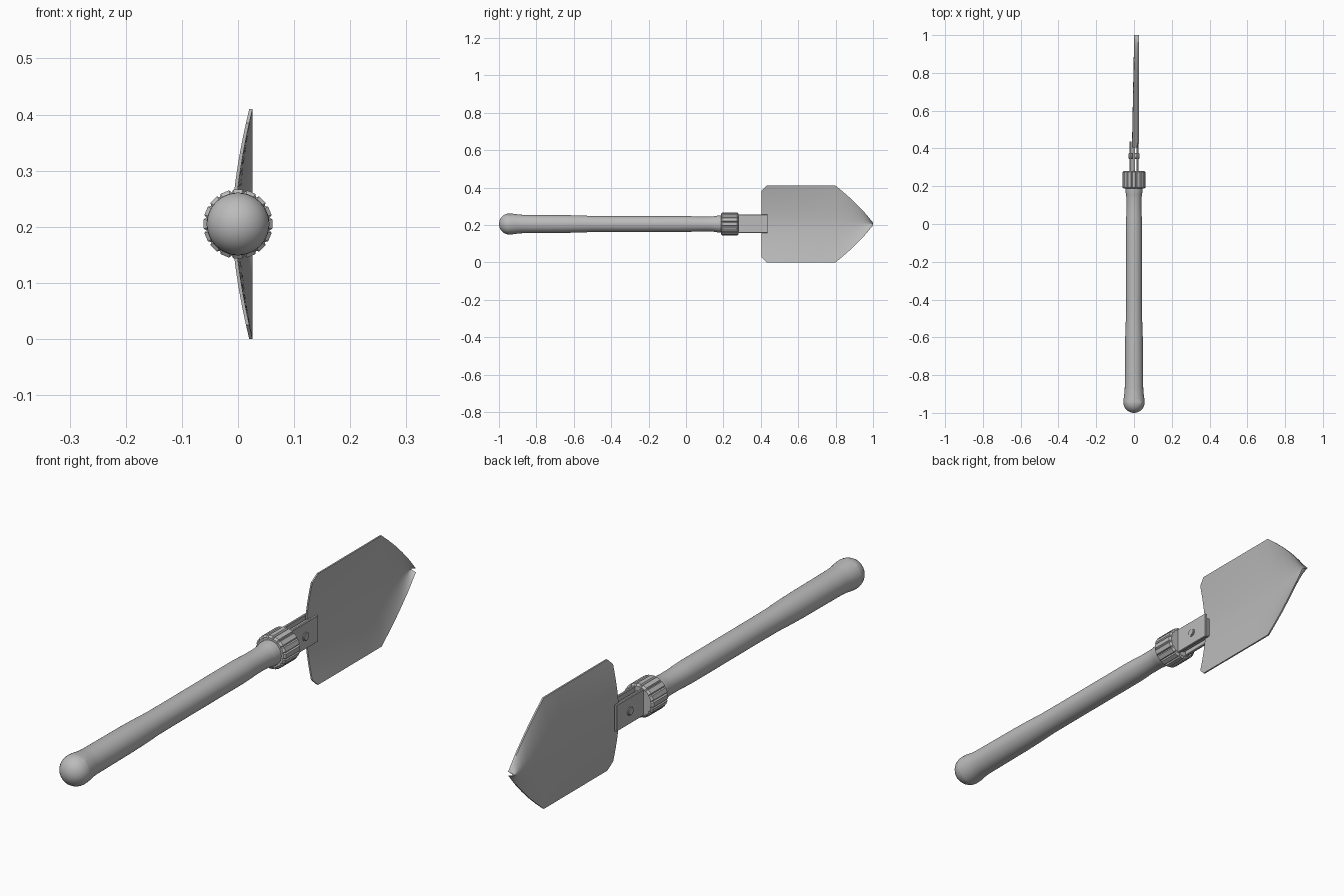
import bpy, bmesh, math
from mathutils import Matrix, Vector

if "Cube" in bpy.data.objects:
    bpy.data.objects.remove(bpy.data.objects["Cube"], do_unlink=True)

AXIS_Z = 0.205

grey = bpy.data.materials.new("metal_grey")
grey.use_nodes = True
COLOUR = (0.5, 0.5, 0.5, 1)
grey.diffuse_color = COLOUR
grey.node_tree.nodes["Principled BSDF"].inputs["Base Color"].default_value = COLOUR


def finish(name, bm, angle=35):
    bmesh.ops.recalc_face_normals(bm, faces=bm.faces)
    mesh = bpy.data.meshes.new(name)
    bm.to_mesh(mesh)
    bm.free()
    obj = bpy.data.objects.new(name, mesh)
    bpy.context.collection.objects.link(obj)
    mesh.materials.append(grey)
    bpy.ops.object.select_all(action='DESELECT')
    obj.select_set(True)
    bpy.context.view_layer.objects.active = obj
    bpy.ops.object.shade_smooth_by_angle(angle=math.radians(angle))
    return obj


def loft(name, rings, angle=35):
    """Skin closed rings of points and cap both ends."""
    bm = bmesh.new()
    loops = [[bm.verts.new(p) for p in ring] for ring in rings]
    n = len(loops[0])
    for a, b in zip(loops, loops[1:]):
        for i in range(n):
            j = (i + 1) % n
            bm.faces.new((a[i], a[j], b[j], b[i]))
    bm.faces.new(loops[0])
    bm.faces.new(loops[-1])
    return finish(name, bm, angle)


def ring(y, radius, sides=40):
    return [(radius * math.cos(2 * math.pi * i / sides), y,
             AXIS_Z + radius * math.sin(2 * math.pi * i / sides)) for i in range(sides)]


def box(name, lo, hi, bevel=0.002):
    lo, hi = Vector(lo), Vector(hi)
    bm = bmesh.new()
    bmesh.ops.create_cube(bm, size=1, matrix=Matrix.Translation((lo + hi) / 2)
                          @ Matrix.Diagonal((*(hi - lo), 1)))
    bmesh.ops.bevel(bm, geom=bm.edges[:], offset=bevel, segments=1, affect='EDGES')
    return finish(name, bm, 20)


# Turned handle with a rounded knob, thicker grip and slim neck
knob = [(-0.945 - 0.055 * math.cos(a), 0.056 * math.sin(a))
        for a in (math.radians(d) for d in range(6, 91, 12))]
shaft = [(-0.945, 0.056), (-0.925, 0.055), (-0.9, 0.051), (-0.87, 0.049), (-0.8, 0.0485),
         (-0.65, 0.0475), (-0.58, 0.046), (-0.5, 0.043), (-0.4, 0.0425), (0, 0.0425),
         (0.04, 0.041), (0.07, 0.0395), (0.13, 0.0395), (0.155, 0.042), (0.175, 0.046),
         (0.2, 0.046)]
loft("handle", [ring(y, r) for y, r in knob + shaft])


# Ribbed locking nut
def ribbed(y, scale, teeth=16):
    points = []
    for k in range(teeth):
        for offset, radius in ((-0.33, 0.062), (0.33, 0.062), (0.5, 0.0575)):
            a = 2 * math.pi * (k + offset) / teeth
            points.append((radius * scale * math.cos(a), y,
                           AXIS_Z + radius * scale * math.sin(a)))
    return points


loft("locking_nut", [ribbed(0.187, 0.88), ribbed(0.193, 1), ribbed(0.274, 1),
                     ribbed(0.28, 0.88)], 12)

# Hinge: two cheek plates, a tongue and a rivet through them
for side, sign in (("left", 1), ("right", -1)):
    xs = sorted((sign * 0.013, sign * 0.023))
    box("hinge_plate_" + side, (xs[0], 0.27, 0.157), (xs[1], 0.437, 0.255))
box("hinge_tongue", (-0.008, 0.27, 0.168), (0.006, 0.43, 0.243))

bm = bmesh.new()
bmesh.ops.create_cone(bm, cap_ends=True, segments=24, radius1=0.016, radius2=0.016,
                      depth=0.058, matrix=Matrix.Translation((0, 0.36, AXIS_Z))
                      @ Matrix.Rotation(math.pi / 2, 4, 'Y'))
caps = [e for e in bm.edges if abs(e.verts[0].co.x - e.verts[1].co.x) < 0.001]
bmesh.ops.bevel(bm, geom=caps, offset=0.003, segments=2, affect='EDGES')
finish("hinge_rivet", bm)

# Dished blade: rows across its width, folding into a narrow point
HALF, RIM, THICK, COLS = 0.205, 0.020, 0.006, 20
outline = [(0.405, 0.18), (0.43, HALF), (0.52, HALF), (0.62, HALF), (0.72, HALF),
           (0.8, HALF), (0.84, 0.172), (0.88, 0.137), (0.92, 0.098), (0.95, 0.067),
           (0.975, 0.038), (0.99, 0.019), (1.0, 0.007)]
bm = bmesh.new()
rows = []
for y, half in outline:
    spine = -0.011 + 0.012 * (y - 0.4) / 0.6
    reference = HALF if y < 0.8 else half
    row = []
    for i in range(COLS + 1):
        dz = half * (2 * i / COLS - 1)
        x = spine + (RIM - spine) * (abs(dz) / reference) ** 1.6
        row.append(bm.verts.new((x, y, AXIS_Z + dz)))
    rows.append(row)
for a, b in zip(rows, rows[1:]):
    for i in range(COLS):
        bm.faces.new((a[i], a[i + 1], b[i + 1], b[i]))
sheet = bm.faces[:]
thick = bmesh.ops.extrude_face_region(bm, geom=sheet, use_keep_orig=True)
bmesh.ops.translate(bm, vec=(THICK, 0, 0),
                    verts=[v for v in thick["geom"] if isinstance(v, bmesh.types.BMVert)])
finish("blade", bm, 40)
